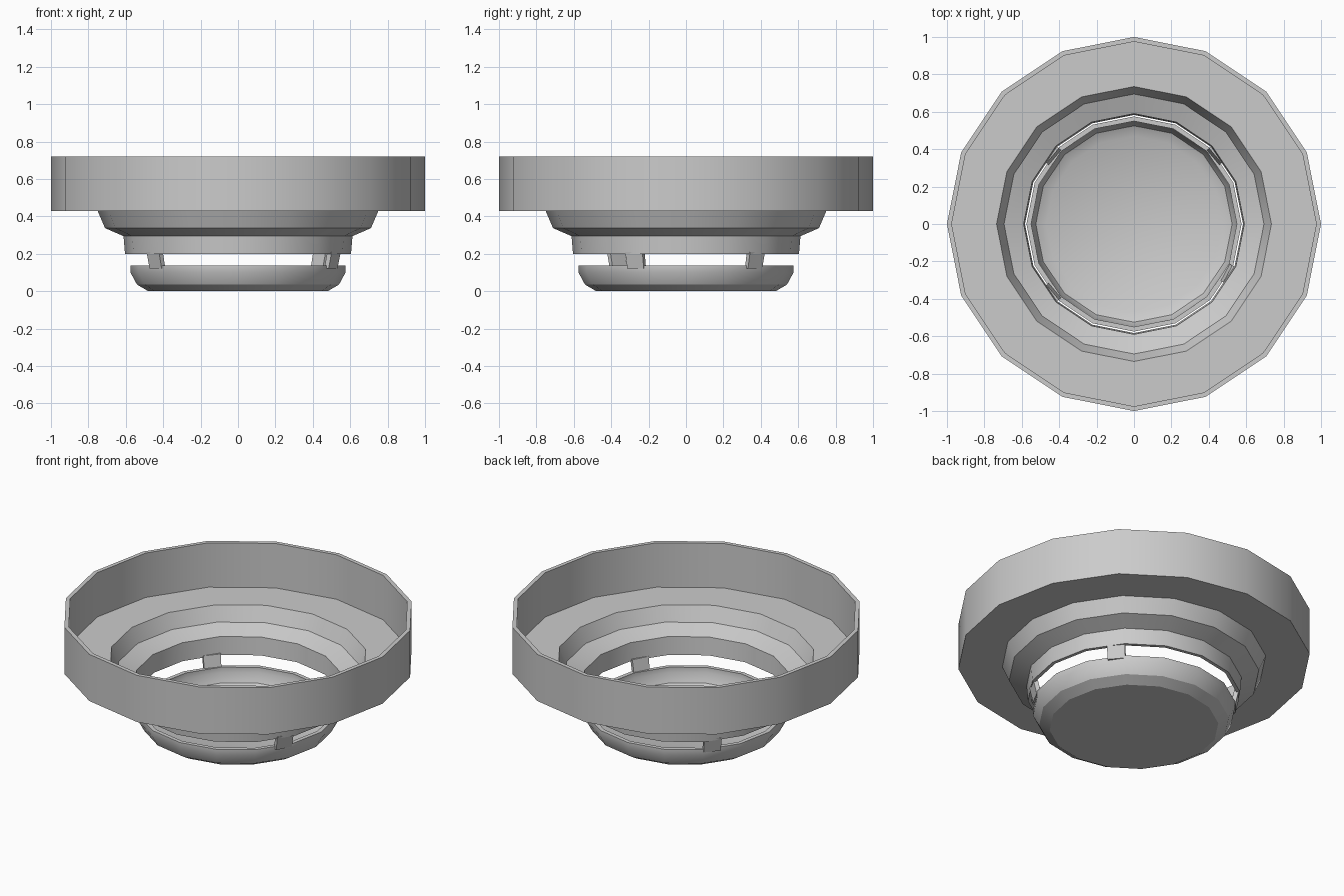
import bpy, bmesh, math
from mathutils import Matrix

if "Cube" in bpy.data.objects:
    bpy.data.objects.remove(bpy.data.objects["Cube"])

SIDES = 16
grey = bpy.data.materials.new("light_grey")
grey.diffuse_color = (0.6, 0.6, 0.6, 1)
grey.use_nodes = True
grey.node_tree.nodes["Principled BSDF"].inputs["Base Color"].default_value = grey.diffuse_color


def finish(name, bm):
    """Turn a bmesh into a grey object with smooth sides and sharp edges."""
    bmesh.ops.recalc_face_normals(bm, faces=bm.faces)
    mesh = bpy.data.meshes.new(name)
    bm.to_mesh(mesh)
    bm.free()
    mesh.materials.append(grey)
    obj = bpy.data.objects.new(name, mesh)
    bpy.context.collection.objects.link(obj)
    bpy.ops.object.select_all(action='DESELECT')
    obj.select_set(True)
    bpy.context.view_layer.objects.active = obj
    bpy.ops.object.shade_smooth_by_angle(angle=math.radians(28))
    return obj


def lathe(name, profile, closed):
    """Spin an (r, z) profile about z; an open profile gets end caps."""
    bm = bmesh.new()
    rings = []
    for r, z in profile:
        rings.append([bm.verts.new((r * math.cos(a), r * math.sin(a), z))
                      for a in (math.tau * i / SIDES for i in range(SIDES))])
    pairs = list(zip(rings, rings[1:]))
    if closed:
        pairs.append((rings[-1], rings[0]))
    else:
        bm.faces.new(rings[0])
        bm.faces.new(rings[-1])
    for a, b in pairs:
        for i in range(SIDES):
            j = (i + 1) % SIDES
            bm.faces.new((a[i], a[j], b[j], b[i]))
    return finish(name, bm)


# Wide rim, flange and stepped funnel as one thin shell
lathe("stepped_bowl", [
    (1.0, 0.72), (1.0, 0.428), (0.75, 0.428), (0.711, 0.337),
    (0.612, 0.294), (0.604, 0.198),
    (0.583, 0.198), (0.59, 0.31), (0.695, 0.352), (0.735, 0.442),
    (0.975, 0.442), (0.975, 0.72)], True)

# Shallow closed cup below the gap
lathe("bottom_cup", [
    (0.48, 0.0), (0.54, 0.035), (0.575, 0.10), (0.575, 0.137),
    (0.55, 0.137), (0.55, 0.105), (0.525, 0.05), (0.47, 0.022)], False)

# Small posts joining cup and bowl
for n, degrees in enumerate((40, 140, -140, -28), 1):
    bm = bmesh.new()
    bmesh.ops.create_cube(bm, size=1)
    bm.transform(Matrix.Rotation(math.radians(degrees), 4, 'Z')
                 @ Matrix.Translation((0.562, 0, 0.165))
                 @ Matrix.Diagonal((0.026, 0.10, 0.09, 1)))
    # Spread the top outwards to meet the bowl wall
    for v in bm.verts:
        if v.co.z > 0.165:
            v.co.x *= 1.035
            v.co.y *= 1.035
    finish(f"post_{n}", bm)
